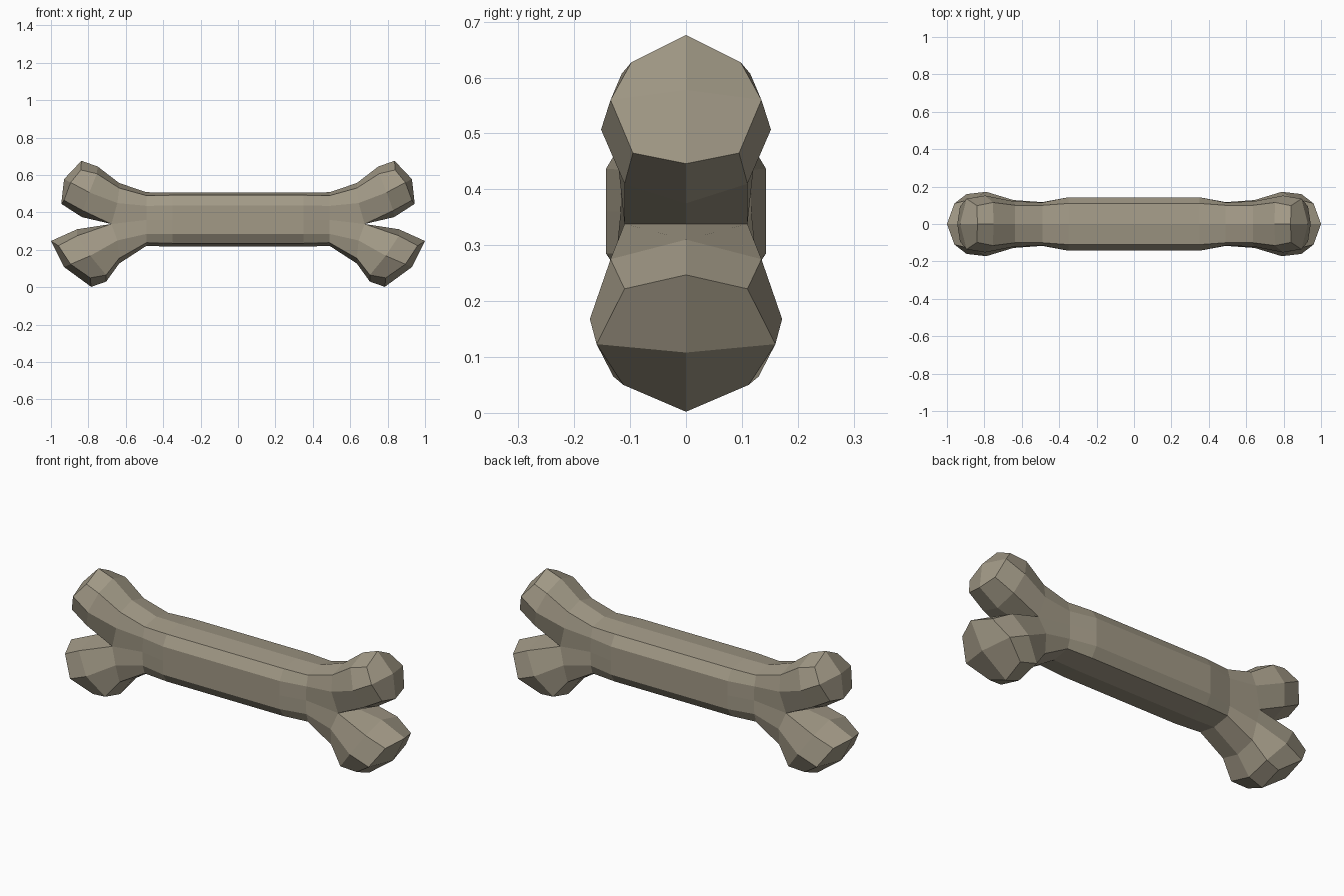
import bpy, bmesh
from mathutils import Matrix

if "Cube" in bpy.data.objects:
    bpy.data.objects.remove(bpy.data.objects["Cube"])

bm = bmesh.new()


def ring(points):
    return [bm.verts.new(p) for p in points]


def bridge(a, b):
    for i in range(len(a) - 1):
        bm.faces.new((a[i], a[i + 1], b[i + 1], b[i]))


def knuckle(root, middle, end, centre):
    # two rings grown from the split, closed by a faceted cap
    m, e, c = ring(middle), ring(end), bm.verts.new(centre)
    bridge(root, m)
    bridge(m, e)
    bm.faces.new((e[0], e[1], e[2], c))
    bm.faces.new((c, e[2], e[3], e[4]))


# Shaft: half cross-section (y, z), top to bottom
shaft = [(0, .506), (.11, .492), (.143, .437), (.143, .36),
         (.143, .285), (.11, .235), (0, .217)]
neck = [(0, .508), (.1, .49), (.115, .435), (.117, .36),
        (.115, .285), (.1, .238), (0, .221)]
r0 = ring((0, y, z) for y, z in shaft)
r1 = ring((.35, y, z) for y, z in shaft)
r2 = ring((.49, y, z) for y, z in neck)
# Flared ring where the shaft forks
r3 = ring([(.635, 0, .557), (.635, .1, .53), (.645, .122, .45), (.677, .11, .338),
           (.645, .128, .25), (.635, .108, .155), (.635, 0, .127)])
crotch = bm.verts.new((.677, 0, .338))
for a, b in ((r0, r1), (r1, r2), (r2, r3)):
    bridge(a, b)

# Upper knuckle
knuckle(r3[:4] + [crotch],
        [(.75, 0, .645), (.755, .115, .607), (.795, .152, .507), (.83, .11, .41), (.835, 0, .375)],
        [(.837, 0, .676), (.84, .098, .627), (.895, .135, .56), (.93, .095, .465), (.945, 0, .446)],
        (.93, 0, .578))
# Lower knuckle
knuckle(r3[:2:-1] + [crotch],
        [(.705, 0, .03), (.705, .13, .065), (.79, .172, .168), (.86, .135, .275), (.86, 0, .31)],
        [(.785, 0, .002), (.79, .112, .05), (.895, .16, .123), (.96, .11, .222), (1, 0, .247)],
        (.93, 0, .108))

# Mirror the quarter to the other side and the other end
for axis in ('Y', 'X'):
    bmesh.ops.mirror(bm, geom=bm.verts[:] + bm.edges[:] + bm.faces[:],
                     matrix=Matrix.Identity(4), merge_dist=.0005, axis=axis)
bmesh.ops.remove_doubles(bm, verts=bm.verts[:], dist=.0005)
bm.normal_update()
bmesh.ops.recalc_face_normals(bm, faces=bm.faces[:])

mesh = bpy.data.meshes.new("bone")
bm.to_mesh(mesh)
bm.free()
bone = bpy.data.objects.new("bone", mesh)
bpy.context.collection.objects.link(bone)

mat = bpy.data.materials.new("old_bone")
mat.diffuse_color = (.36, .32, .24, 1)
mat.use_nodes = True
mat.node_tree.nodes["Principled BSDF"].inputs["Base Color"].default_value = mat.diffuse_color
mesh.materials.append(mat)
